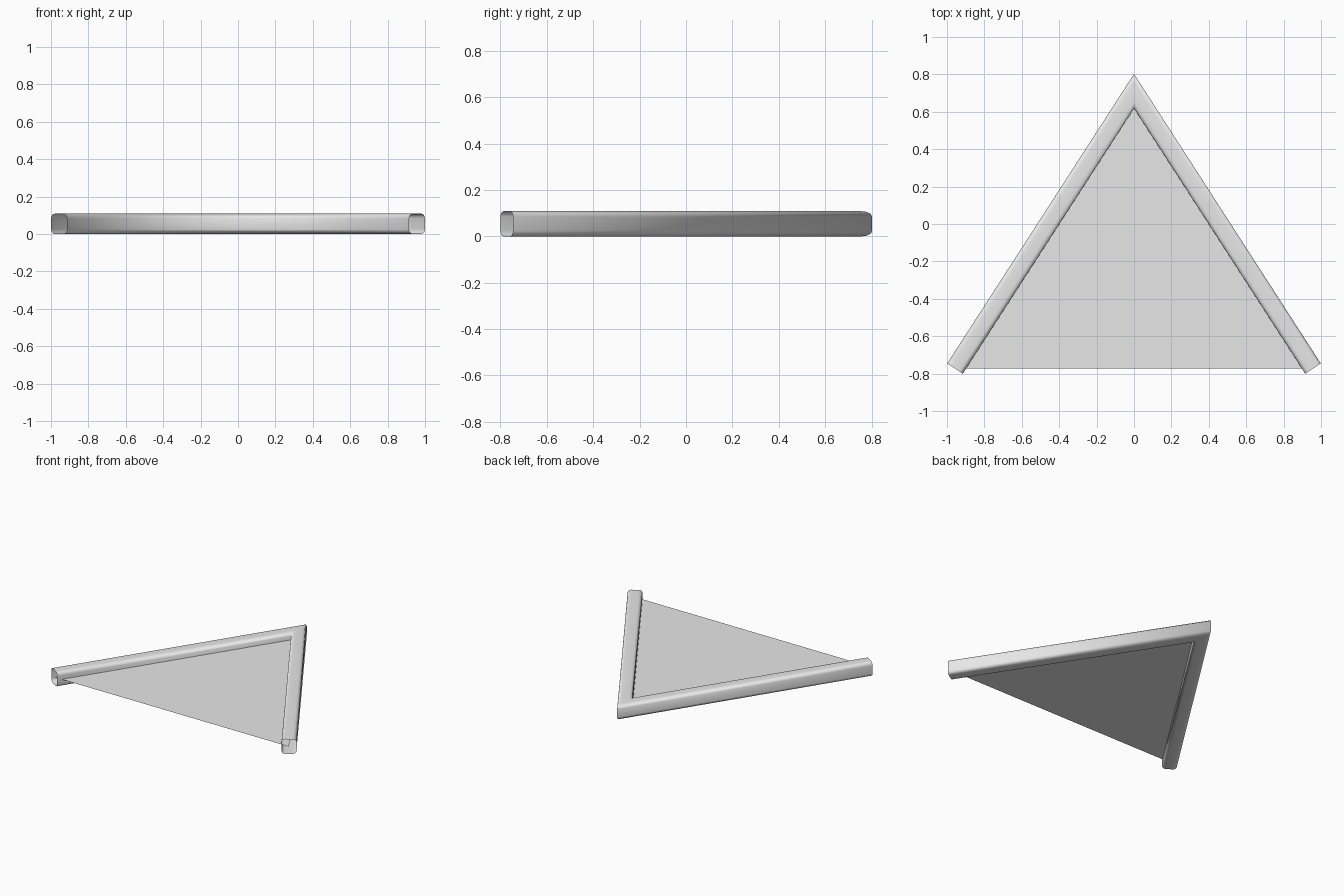
import bpy
import bmesh
from math import cos, sin, pi
from mathutils import Vector

cube = bpy.data.objects.get("Cube")
if cube:
    bpy.data.objects.remove(cube)

HALF_W, HALF_H, RADIUS, STEPS = 0.05, 0.054, 0.024, 5
END = Vector((0.957, -0.773, HALF_H))
APEX = Vector((0, 0.71, HALF_H))

grey = bpy.data.materials.new("light_grey")
grey.use_nodes = True
grey.diffuse_color = (0.8, 0.8, 0.8, 1)
grey.node_tree.nodes["Principled BSDF"].inputs["Base Color"].default_value = (0.8, 0.8, 0.8, 1)


def make_object(name, bm, smooth):
    mesh = bpy.data.meshes.new(name)
    for face in bm.faces:
        face.smooth = smooth
    bm.to_mesh(mesh)
    bm.free()
    mesh.materials.append(grey)
    obj = bpy.data.objects.new(name, mesh)
    bpy.context.collection.objects.link(obj)
    return obj


def rounded_profile():
    """Rounded rectangle as (outward, up) offsets."""
    points = []
    for corner, (su, sv) in enumerate([(1, 1), (-1, 1), (-1, -1), (1, -1)]):
        for i in range(STEPS + 1):
            a = (corner + i / STEPS) * pi / 2
            points.append((su * (HALF_W - RADIUS) + RADIUS * cos(a),
                           sv * (HALF_H - RADIUS) + RADIUS * sin(a)))
    return points


# Open-ended hollow frame swept along both arms, mitred at the apex
arm = (APEX - END).normalized()
side = Vector((arm.y, -arm.x, 0))
path = [(END, side),
        (APEX, Vector((0, 1 / side.y, 0))),
        (Vector((-END.x, END.y, END.z)), Vector((-side.x, side.y, 0)))]
bm = bmesh.new()
rings = [[bm.verts.new(p + out * u + Vector((0, 0, v))) for u, v in rounded_profile()]
         for p, out in path]
for a, b in zip(rings, rings[1:]):
    for i in range(len(a)):
        j = (i + 1) % len(a)
        bm.faces.new((a[i], a[j], b[j], b[i]))
bmesh.ops.recalc_face_normals(bm, faces=bm.faces)
# An outer wall must face away from the centre
outer = max(bm.faces, key=lambda f: f.calc_center_median().x + f.calc_center_median().y)
if outer.normal.dot(side) < 0:
    bmesh.ops.reverse_faces(bm, faces=bm.faces)
make_object("tube_frame", bm, True)

# Thin sheet spanning the frame at mid height, reaching the tube centre lines
bm = bmesh.new()
bm.faces.new([bm.verts.new(p) for p in (path[2][0], END, APEX)])
make_object("sheet_panel", bm, False)
